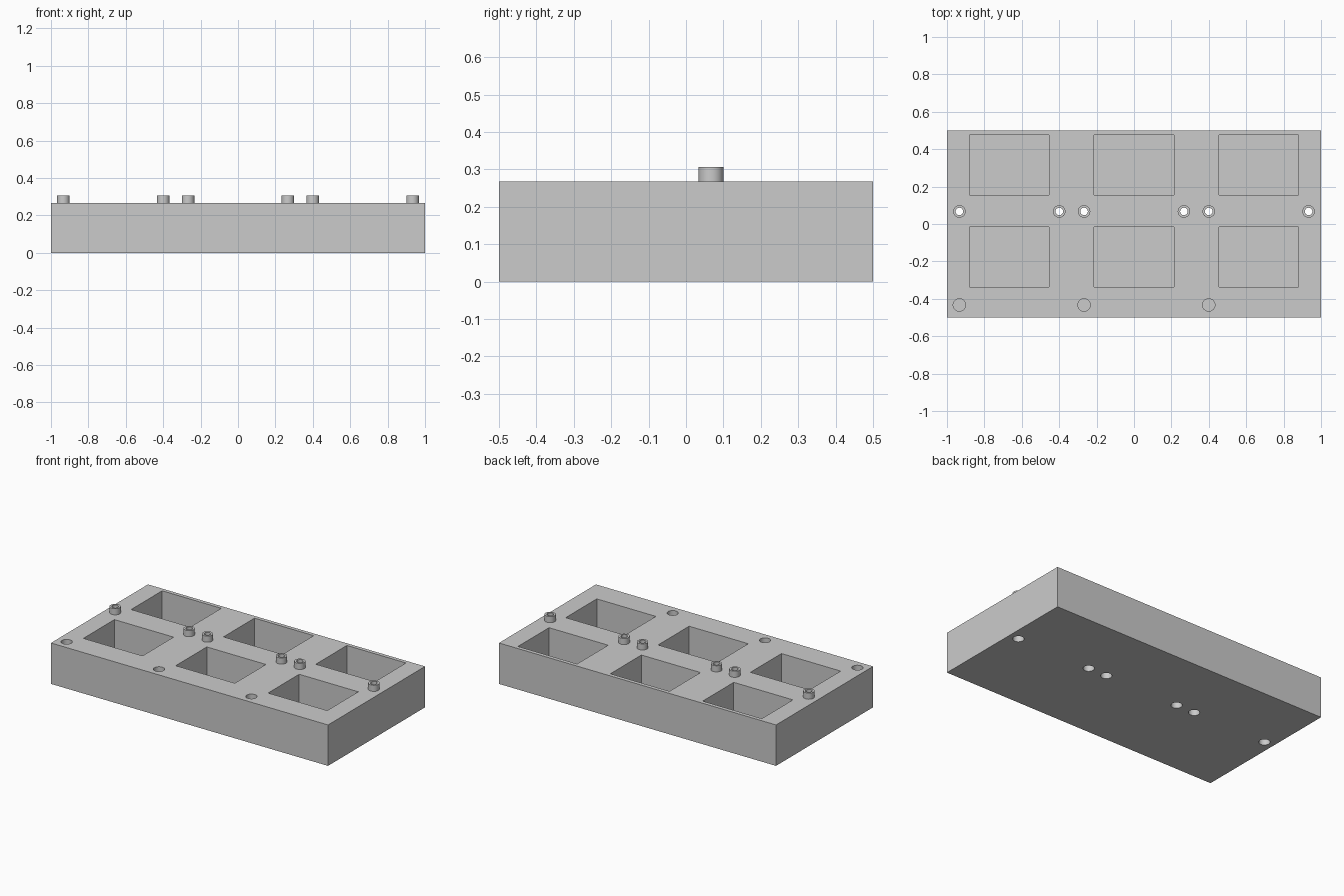
import bpy, bmesh, math
from mathutils import Matrix

old = bpy.data.objects.get("Cube")
if old:
    bpy.data.objects.remove(old, do_unlink=True)

# Main sizes
WIDTH, DEPTH, HEIGHT = 2.0, 1.0, 0.267
POST_TOP, POST_R, BORE_R = 0.307, 0.0333, 0.02
FLOOR_Z, SOCKET_DEPTH = 0.027, 0.05
CELL = WIDTH / 3
POST_Y, PIN_Y, PIN_OFFSET = 0.067, -0.433, 0.267
SEGMENTS = 48

grey = bpy.data.materials.new("plain grey")
grey.use_nodes = True
grey.diffuse_color = (0.6, 0.6, 0.6, 1)
grey.node_tree.nodes["Principled BSDF"].inputs["Base Color"].default_value = (0.6, 0.6, 0.6, 1)


def make_object(name, bm):
    bmesh.ops.recalc_face_normals(bm, faces=bm.faces)
    mesh = bpy.data.meshes.new(name)
    bm.to_mesh(mesh)
    bm.free()
    mesh.materials.append(grey)
    obj = bpy.data.objects.new(name, mesh)
    bpy.context.collection.objects.link(obj)
    return obj


def activate(obj):
    bpy.ops.object.select_all(action='DESELECT')
    obj.select_set(True)
    bpy.context.view_layer.objects.active = obj


def add_box(bm, x, y, sx, sy, z0, z1):
    place = Matrix.Translation((x, y, (z0 + z1) / 2)) @ Matrix.Diagonal((sx, sy, z1 - z0, 1))
    bmesh.ops.create_cube(bm, size=1, matrix=place)


def add_cylinder(bm, x, y, radius, z0, z1):
    bmesh.ops.create_cone(bm, cap_ends=True, segments=SEGMENTS, radius1=radius,
                          radius2=radius, depth=z1 - z0,
                          matrix=Matrix.Translation((x, y, (z0 + z1) / 2)))


def cut(target, name, bm):
    cutter = make_object(name, bm)
    cutter.hide_render = True
    mod = target.modifiers.new(name, 'BOOLEAN')
    mod.operation, mod.solver, mod.object = 'DIFFERENCE', 'EXACT', cutter
    activate(target)
    bpy.ops.object.modifier_apply(modifier=mod.name)
    bpy.data.objects.remove(cutter, do_unlink=True)


cells = [-CELL, 0, CELL]
posts_x = [c + side * PIN_OFFSET for c in cells for side in (-1, 1)]

# Solid base block
bm = bmesh.new()
add_box(bm, 0, 0, WIDTH, DEPTH, 0, HEIGHT)
base = make_object("base_block", bm)

# Rectangular pockets and round blind holes in the top
bm = bmesh.new()
for x in cells:
    for y in (0.315, -0.177):
        add_box(bm, x, y, 0.427, 0.32, FLOOR_Z, HEIGHT + 0.1)
    add_cylinder(bm, x - PIN_OFFSET, PIN_Y, POST_R, FLOOR_Z, HEIGHT + 0.1)
cut(base, "pocket_cutter", bm)

# Sockets underneath
bm = bmesh.new()
for x in posts_x:
    add_cylinder(bm, x, POST_Y, POST_R, -0.1, SOCKET_DEPTH)
cut(base, "socket_cutter", bm)

# Narrow bores running from the sockets to the top
bm = bmesh.new()
for x in posts_x:
    add_cylinder(bm, x, POST_Y, BORE_R, SOCKET_DEPTH - 0.02, HEIGHT + 0.1)
cut(base, "bore_cutter", bm)

# Hollow posts standing on the top
parts = [base]
for x in posts_x:
    bm = bmesh.new()
    profile = [(BORE_R, HEIGHT), (POST_R, HEIGHT), (POST_R, POST_TOP), (BORE_R, POST_TOP)]
    verts = [bm.verts.new((r, 0, z)) for r, z in profile]
    edges = [bm.edges.new((verts[i], verts[i - 1])) for i in range(len(verts))]
    bmesh.ops.spin(bm, geom=verts + edges, axis=(0, 0, 1), cent=(0, 0, 0),
                   angle=math.tau, steps=SEGMENTS, use_merge=True)
    bmesh.ops.remove_doubles(bm, verts=bm.verts, dist=0.0001)
    post = make_object("hollow_post", bm)
    post.location = (x, POST_Y, 0)
    parts.append(post)

# Smooth round walls, sharp corners
for part in parts:
    activate(part)
    bpy.ops.object.shade_smooth_by_angle(angle=math.radians(30))
